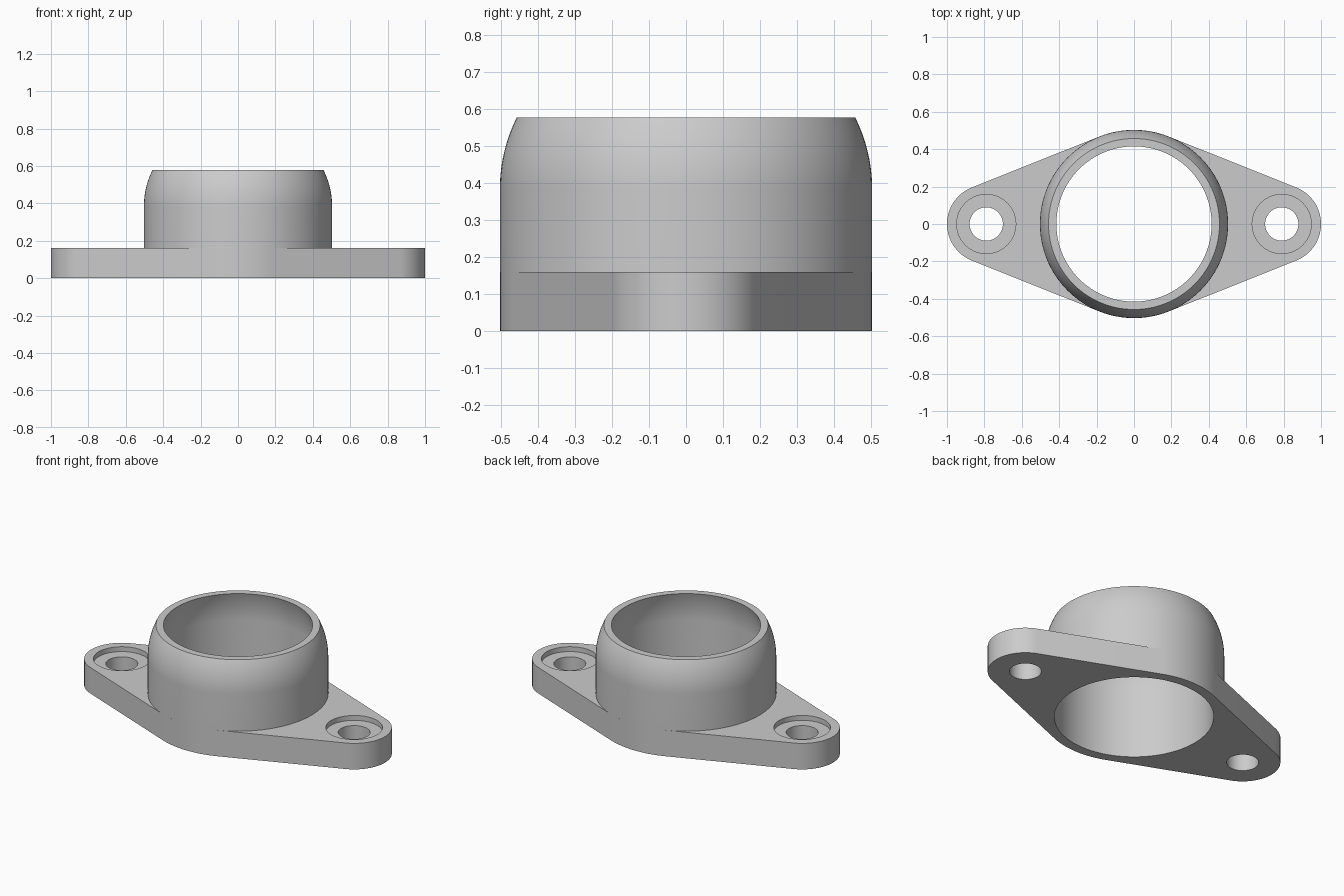
import bpy, bmesh
from math import sin, cos, pi, acos, sqrt

if "Cube" in bpy.data.objects:
    bpy.data.objects.remove(bpy.data.objects["Cube"], do_unlink=True)

BODY_R, BORE_R = 0.503, 0.444
EAR_R, EAR_X = 0.21, 0.79
FLANGE_TOP, COLLAR_TOP = 0.16, 0.578
SEGMENTS = 128

grey = bpy.data.materials.new("plain grey")
grey.use_nodes = True
grey.diffuse_color = (0.6, 0.6, 0.6, 1)
grey.node_tree.nodes["Principled BSDF"].inputs["Base Color"].default_value = (0.6, 0.6, 0.6, 1)


def finish(name, bm):
    bmesh.ops.recalc_face_normals(bm, faces=bm.faces)
    mesh = bpy.data.meshes.new(name)
    bm.to_mesh(mesh)
    bm.free()
    mesh.materials.append(grey)
    obj = bpy.data.objects.new(name, mesh)
    bpy.context.collection.objects.link(obj)
    return obj


def lathe(name, profile, x=0, closed=False):
    """Turn (radius, z) points about a vertical axis; cap the ends unless closed."""
    bm = bmesh.new()
    turns = [2 * pi * i / SEGMENTS for i in range(SEGMENTS)]
    rings = [[bm.verts.new((x + r * cos(t), r * sin(t), z)) for t in turns] for r, z in profile]
    pairs = list(zip(rings, rings[1:]))
    if closed:
        pairs.append((rings[-1], rings[0]))
    else:
        bm.faces.new(rings[0])
        bm.faces.new(rings[-1])
    for low, high in pairs:
        for i in range(SEGMENTS):
            j = (i + 1) % SEGMENTS
            bm.faces.new((low[i], low[j], high[j], high[i]))
    return finish(name, bm)


def arc(x, radius, start, end, steps=40):
    angles = [start + (end - start) * i / steps for i in range(steps + 1)]
    return [(x + radius * cos(a), radius * sin(a)) for a in angles]


def curve_in(r_low, z_low, r_high, z_high, steps=14):
    """Arc that leaves a vertical wall tangentially and leans inward."""
    drop, rise = r_low - r_high, z_high - z_low
    radius = (rise * rise + drop * drop) / (2 * drop)
    heights = [rise * i / steps for i in range(steps + 1)]
    return [(r_low - radius + sqrt(radius * radius - h * h), z_low + h) for h in heights]


# Flange: two round ears joined to the middle circle by tangent lines
t = acos((BODY_R - EAR_R) / EAR_X)
outline = (arc(EAR_X, EAR_R, -t, t) + arc(0, BODY_R, t, pi - t)
           + arc(-EAR_X, EAR_R, pi - t, pi + t) + arc(0, BODY_R, pi + t, 2 * pi - t))
bm = bmesh.new()
base = bm.faces.new([bm.verts.new((x, y, 0)) for x, y in outline])
extruded = bmesh.ops.extrude_face_region(bm, geom=[base], use_keep_orig=True)
for v in extruded["geom"]:
    if isinstance(v, bmesh.types.BMVert):
        v.co.z = FLANGE_TOP
flange = finish("flange", bm)

# Main bore and the two counterbored screw holes
hole = [(0.089, -0.1), (0.089, 0.13), (0.158, 0.13), (0.158, 0.3)]
cutters = [lathe("bore_cutter", [(BORE_R, -0.1), (BORE_R, 0.3)])]
cutters += [lathe("screw_hole_cutter", hole, side * EAR_X) for side in (-1, 1)]
bpy.context.view_layer.objects.active = flange
for cutter in cutters:
    cutter.hide_render = True
    mod = flange.modifiers.new("cut", "BOOLEAN")
    mod.operation, mod.solver, mod.object = "DIFFERENCE", "EXACT", cutter
    bpy.ops.object.modifier_apply(modifier=mod.name)
    bpy.data.objects.remove(cutter, do_unlink=True)

# Collar: straight wall that curves inward to a flat rim
outer = [(BODY_R, FLANGE_TOP)] + curve_in(BODY_R, 0.385, 0.457, COLLAR_TOP)
inner = [(BORE_R, FLANGE_TOP)] + curve_in(BORE_R, 0.4, 0.415, COLLAR_TOP)
collar = lathe("collar", outer + inner[::-1], closed=True)

# Smooth round walls with crisp rims
bpy.ops.object.select_all(action="DESELECT")
for obj in (flange, collar):
    obj.select_set(True)
bpy.context.view_layer.objects.active = flange
bpy.ops.object.shade_smooth_by_angle()
